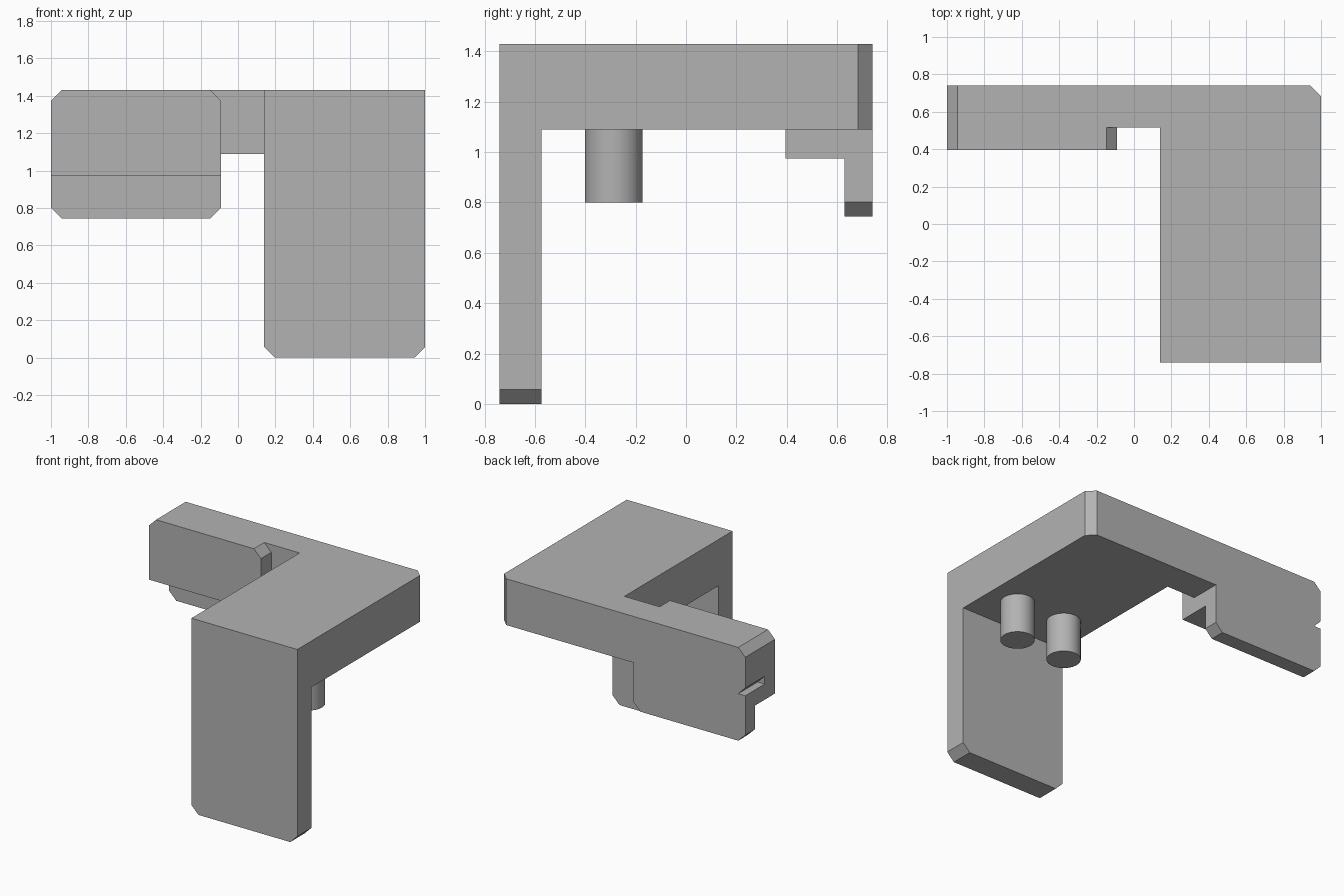
import bpy
import bmesh
from mathutils import Vector

cube = bpy.data.objects.get("Cube")
if cube:
    bpy.data.objects.remove(cube, do_unlink=True)

grey = bpy.data.materials.new("plain_grey")
grey.use_nodes = True
COLOUR = (0.45, 0.45, 0.45, 1)
grey.diffuse_color = COLOUR
grey.node_tree.nodes["Principled BSDF"].inputs["Base Color"].default_value = COLOUR

C = 0.057                       # chamfer size
TOP, UNDER = 1.43, 1.09         # slab faces
LEFT, INNER = 1.0, 0.14         # wide side of the slab
TIP, HOOK = -1.0, -0.09         # hook end of the arm
FRONT, BACK = -0.74, 0.74
ARM_FRONT = 0.515


def finish(bm, name):
    bmesh.ops.recalc_face_normals(bm, faces=bm.faces)
    mesh = bpy.data.meshes.new(name)
    bm.to_mesh(mesh)
    bm.free()
    mesh.materials.append(grey)
    obj = bpy.data.objects.new(name, mesh)
    bpy.context.scene.collection.objects.link(obj)
    return obj


def prism(name, points, offset):
    """Extrude a closed outline along an offset."""
    bm = bmesh.new()
    face = bm.faces.new([bm.verts.new(p) for p in points])
    new = bmesh.ops.extrude_face_region(bm, geom=[face])["geom"]
    verts = [v for v in new if isinstance(v, bmesh.types.BMVert)]
    bmesh.ops.translate(bm, verts=verts, vec=Vector(offset))
    return finish(bm, name)


def panel(name, x0, x1, y0, y1, z0, z1, cut=""):
    """Upright panel; cut lists chamfered corners: a b (bottom), c d (top)."""
    corners = [("a", x0, z0, 1, 1), ("b", x1, z0, -1, 1),
               ("c", x1, z1, -1, -1), ("d", x0, z1, 1, -1)]
    outline = []
    for key, x, z, sx, sz in corners:
        if key in cut:
            pair = [(x, y0, z + sz * C), (x + sx * C, y0, z)]
            outline += pair if key in "ac" else pair[::-1]
        else:
            outline.append((x, y0, z))
    return prism(name, outline, (0, y1 - y0, 0))


# Top slab with one clipped corner
plan = [(INNER, FRONT), (LEFT, FRONT), (LEFT, BACK - C), (LEFT - C, BACK),
        (HOOK, BACK), (HOOK, ARM_FRONT), (INNER, ARM_FRONT)]
bracket = prism("bracket", [(x, y, UNDER) for x, y in plan], (0, 0, TOP - UNDER))

# Front leg, arm end and hook pieces, merged into the bracket
parts = [
    panel("front_leg", INNER, LEFT, FRONT, -0.575, 0, TOP, "ab"),
    panel("arm_end", TIP, HOOK, ARM_FRONT, BACK, UNDER, TOP, "ad"),
    panel("hook_block", TIP, HOOK, 0.395, ARM_FRONT, 0.975, TOP, "cd"),
    panel("hook_bridge", TIP, HOOK, ARM_FRONT, 0.63, 0.975, UNDER),
    panel("hook_lip", TIP, HOOK, 0.63, BACK, 0.745, UNDER, "ab"),
]
bpy.context.view_layer.objects.active = bracket
for part in parts:
    mod = bracket.modifiers.new("join", "BOOLEAN")
    mod.operation = "UNION"
    mod.solver = "EXACT"
    mod.object = part
    bpy.ops.object.modifier_apply(modifier=mod.name)
    bpy.data.objects.remove(part, do_unlink=True)

# Clean coplanar seams
bm = bmesh.new()
bm.from_mesh(bracket.data)
bmesh.ops.remove_doubles(bm, verts=bm.verts, dist=0.0005)
bmesh.ops.dissolve_limit(bm, angle_limit=0.01, verts=bm.verts, edges=bm.edges)
bm.to_mesh(bracket.data)
bm.free()

# Two round pegs under the slab
for name, x in (("right_peg", 0.37), ("left_peg", 0.77)):
    bpy.ops.mesh.primitive_cylinder_add(vertices=64, radius=0.114, depth=UNDER - 0.8,
                                        location=(x, -0.287, (UNDER + 0.8) / 2))
    peg = bpy.context.object
    peg.name = name
    peg.data.materials.append(grey)
    bpy.ops.object.shade_smooth_by_angle()
